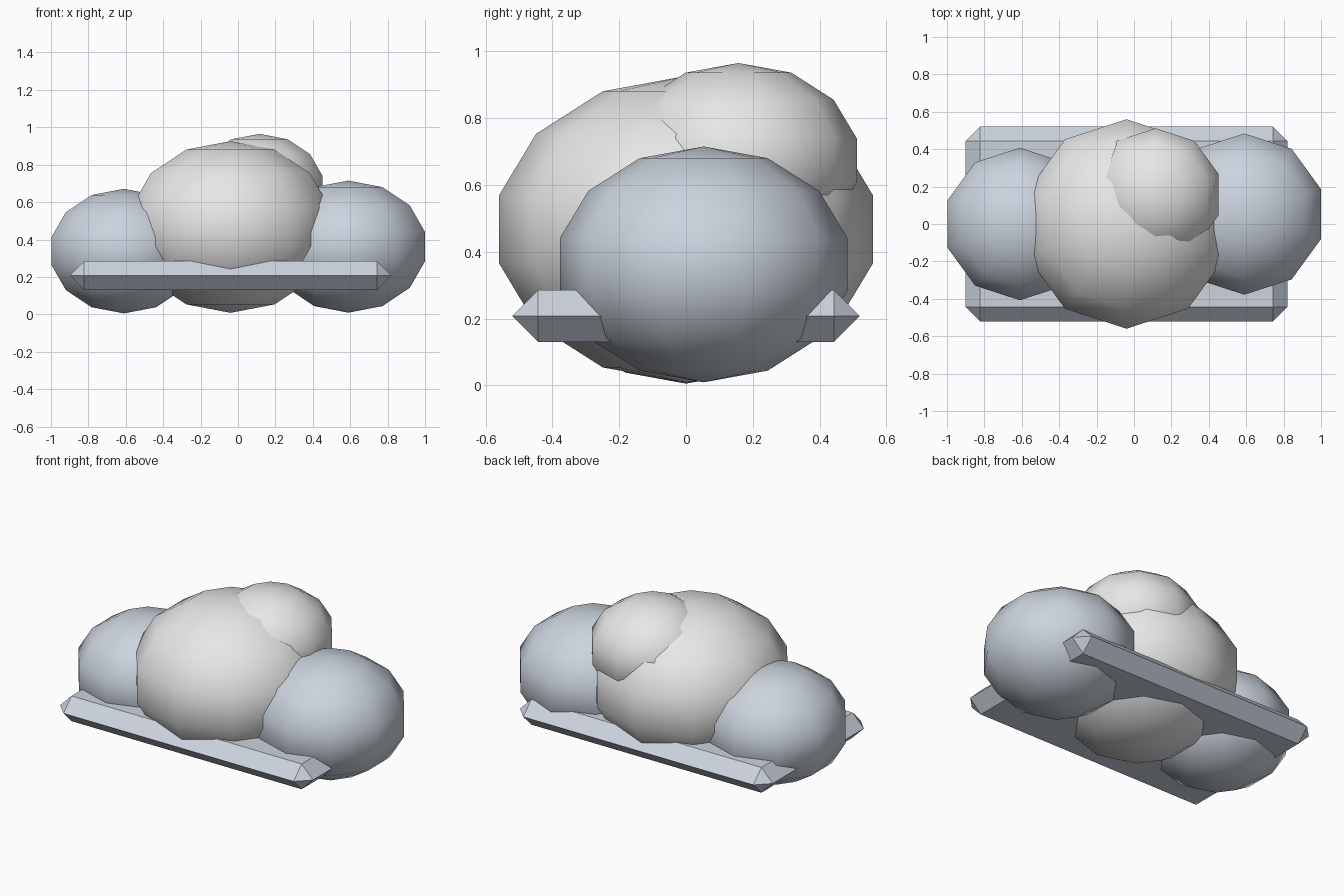
import bpy
import bmesh

if "Cube" in bpy.data.objects:
    bpy.data.objects.remove(bpy.data.objects["Cube"])


def material(name, rgb):
    m = bpy.data.materials.new(name)
    m.diffuse_color = (*rgb, 1.0)
    m.use_nodes = True
    m.node_tree.nodes["Principled BSDF"].inputs["Base Color"].default_value = m.diffuse_color
    return m


WHITE = material("pale_grey", (0.80, 0.80, 0.80))
BLUE = material("blue_grey", (0.60, 0.655, 0.73))


def add_object(name, bm, mat):
    mesh = bpy.data.meshes.new(name)
    bm.to_mesh(mesh)
    bm.free()
    obj = bpy.data.objects.new(name, mesh)
    bpy.context.collection.objects.link(obj)
    mesh.materials.append(mat)
    return obj


def puff(name, centre, radius, height, mat):
    """Low-poly smooth ball, squashed vertically."""
    bm = bmesh.new()
    bmesh.ops.create_uvsphere(bm, u_segments=10, v_segments=7, radius=1)
    for v in bm.verts:
        v.co.x *= radius
        v.co.y *= radius
        v.co.z *= height
    for f in bm.faces:
        f.smooth = True
    obj = add_object(name, bm, mat)
    obj.location = centre
    return obj


# Cloud puffs
puff("left_puff", (-0.61, 0.0, 0.338), 0.418, 0.333, BLUE)
puff("right_puff", (0.59, 0.053, 0.362), 0.442, 0.353, BLUE)
puff("main_puff", (-0.04, 0.0, 0.467), 0.574, 0.459, WHITE)
puff("top_puff", (0.115, 0.157, 0.674), 0.364, 0.291, WHITE)

# Flat base slab whose chamfers meet in a ridge at mid height
X, Y, H = 0.86, 0.52, 0.0775
bm = bmesh.new()
points = []
for sx in (-1, 1):
    for sy in (-1, 1):
        points += [(sx * (X - H), sy * (Y - H), -H), (sx * (X - H), sy * (Y - H), H),
                   (sx * X, sy * (Y - H), 0), (sx * (X - H), sy * Y, 0)]
verts = [bm.verts.new(p) for p in points]
bmesh.ops.convex_hull(bm, input=verts)
bmesh.ops.dissolve_limit(bm, angle_limit=0.01, verts=bm.verts, edges=bm.edges)
bmesh.ops.recalc_face_normals(bm, faces=bm.faces)
slab = add_object("base_slab", bm, BLUE)
slab.location = (-0.04, 0.0, 0.2075)
